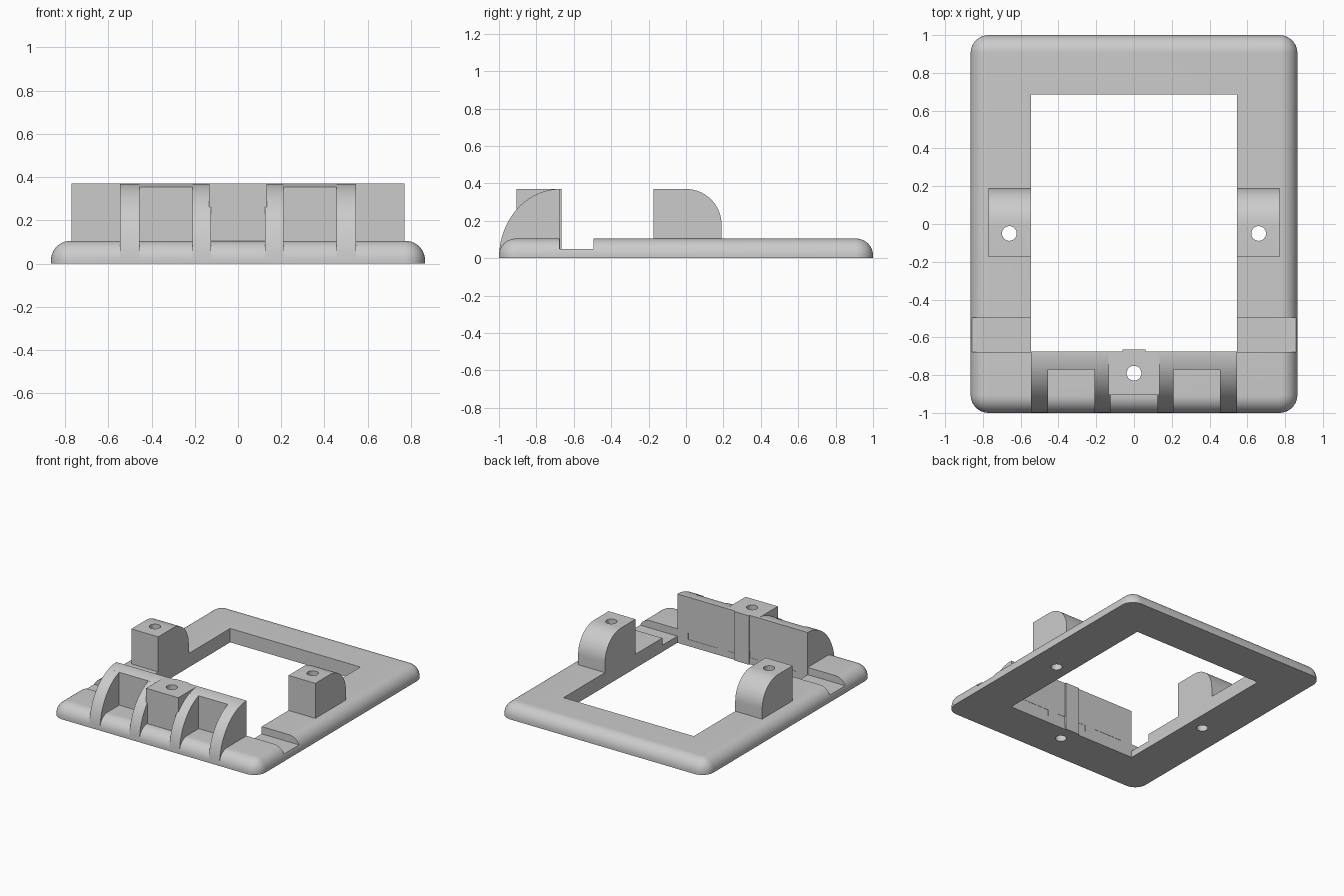
import bpy, bmesh, math
from mathutils import Vector

if "Cube" in bpy.data.objects:
    bpy.data.objects.remove(bpy.data.objects["Cube"])

grey = bpy.data.materials.new("plain grey")
grey.use_nodes = True
COLOUR = (0.6, 0.6, 0.6, 1)
grey.diffuse_color = COLOUR
grey.node_tree.nodes["Principled BSDF"].inputs["Base Color"].default_value = COLOUR

W, L, T = 0.865, 1.0, 0.105      # frame half width, half length, thickness
TOP = 0.37                       # height of posts and bracket
IN_X, IN_Y0, IN_Y1 = 0.545, -0.675, 0.685


def finish(name, bm):
    bmesh.ops.recalc_face_normals(bm, faces=bm.faces)
    mesh = bpy.data.meshes.new(name)
    bm.to_mesh(mesh)
    bm.free()
    mesh.materials.append(grey)
    obj = bpy.data.objects.new(name, mesh)
    bpy.context.collection.objects.link(obj)
    return obj


def extrude_x(name, profile, x0, x1):
    """Solid from a (y, z) profile swept from x0 to x1."""
    bm = bmesh.new()
    face = bm.faces.new([bm.verts.new((x0, y, z)) for y, z in profile])
    out = bmesh.ops.extrude_face_region(bm, geom=[face])
    verts = [v for v in out["geom"] if isinstance(v, bmesh.types.BMVert)]
    bmesh.ops.translate(bm, verts=verts, vec=Vector((x1 - x0, 0, 0)))
    return finish(name, bm)


def box(name, x0, x1, y0, y1, z0, z1):
    return extrude_x(name, [(y0, z0), (y1, z0), (y1, z1), (y0, z1)], x0, x1)


def drill(name, x, y):
    bm = bmesh.new()
    bmesh.ops.create_cone(bm, cap_ends=True, segments=32, radius1=0.039,
                          radius2=0.039, depth=2)
    bmesh.ops.translate(bm, verts=bm.verts, vec=Vector((x, y, 0)))
    return finish(name, bm)


def cut(obj, cutters):
    for cutter in cutters:
        mod = obj.modifiers.new("cut", "BOOLEAN")
        mod.operation = "DIFFERENCE"
        mod.solver = "EXACT"
        mod.object = cutter
        bpy.context.view_layer.objects.active = obj
        bpy.ops.object.modifier_apply(modifier=mod.name)


def rounded_ring(bm, inset, z, corner=0.095, steps=10):
    r = corner - inset
    verts = []
    for k, (sx, sy) in enumerate([(1, 1), (-1, 1), (-1, -1), (1, -1)]):
        for i in range(steps + 1):
            a = (k + i / steps) * math.pi / 2
            verts.append(bm.verts.new((sx * (W - corner) + r * math.cos(a),
                                       sy * (L - corner) + r * math.sin(a), z)))
    return verts


# Frame plate with rounded upper edge
bm = bmesh.new()
R = 0.09
rings = [rounded_ring(bm, 0, 0)]
for i in range(11):
    a = i / 10 * math.pi / 2
    rings.append(rounded_ring(bm, R * (1 - math.cos(a)), T - R + R * math.sin(a)))
for low, high in zip(rings, rings[1:]):
    for i in range(len(low)):
        j = (i + 1) % len(low)
        bm.faces.new([low[i], low[j], high[j], high[i]])
bm.faces.new(rings[0])
bm.faces.new(rings[-1])
frame = finish("frame", bm)

# Cutters: opening, side grooves and screw holes
opening = box("opening_cutter", -IN_X, IN_X, IN_Y0, IN_Y1, -1, 1)
groove = box("groove_cutter", -1, 1, -0.677, -0.495, 0.05, 1)
left_drill = drill("left_drill", 0.66, -0.05)
right_drill = drill("right_drill", -0.66, -0.05)
front_drill = drill("front_drill", 0, -0.79)
cutters = [opening, groove, left_drill, right_drill, front_drill]
cut(frame, cutters)
parts = [frame]

# Side posts, rounded at the back
POST_R = 0.19
post_profile = [(-0.175, T - 0.005), (0.19, T - 0.005)]
for i in range(17):
    a = i / 16 * math.pi / 2
    post_profile.append((POST_R * math.cos(a), TOP - POST_R + POST_R * math.sin(a)))
post_profile.append((-0.175, TOP))
for side, s, d in (("left", 1, left_drill), ("right", -1, right_drill)):
    post = extrude_x(side + "_post", post_profile, s * IN_X, s * 0.77)
    cut(post, [d])
    parts.append(post)


# Front bracket: elliptical outline shared by the wall and the ribs
def arc(y_start, steps=24):
    a0 = math.acos((IN_Y0 - y_start) / (IN_Y0 + L))
    pts = []
    for i in range(steps + 1):
        a = a0 + (math.pi / 2 - a0) * i / steps
        pts.append((IN_Y0 - (IN_Y0 + L) * math.cos(a), max(0.004, TOP * math.sin(a))))
    return pts


wall = extrude_x("bracket_wall",
                 arc(-0.77) + [(IN_Y0, T - 0.005), (-0.77, T - 0.005)], -IN_X, IN_X)
cut(wall, [front_drill])
parts.append(wall)
for side, s in (("left", 1), ("right", -1)):
    for place, x0, x1 in (("outer", 0.455, IN_X), ("inner", 0.125, 0.21)):
        parts.append(extrude_x(f"{side}_{place}_rib", arc(-1) + [(IN_Y0, 0.004)],
                               s * x0, s * x1))

# Centre screw block and the thin rear pad behind it
block = box("centre_block", -0.135, 0.135, -0.905, IN_Y0, T - 0.005, TOP)
cut(block, [front_drill])
parts += [block, box("rear_pad", -0.06, 0.06, -0.69, -0.665, 0, TOP)]

for cutter in cutters:
    bpy.data.objects.remove(cutter)

# Smooth the round surfaces, keep the edges sharp
bpy.ops.object.select_all(action="DESELECT")
for part in parts:
    part.select_set(True)
bpy.context.view_layer.objects.active = frame
bpy.ops.object.shade_smooth_by_angle(angle=math.radians(30))
